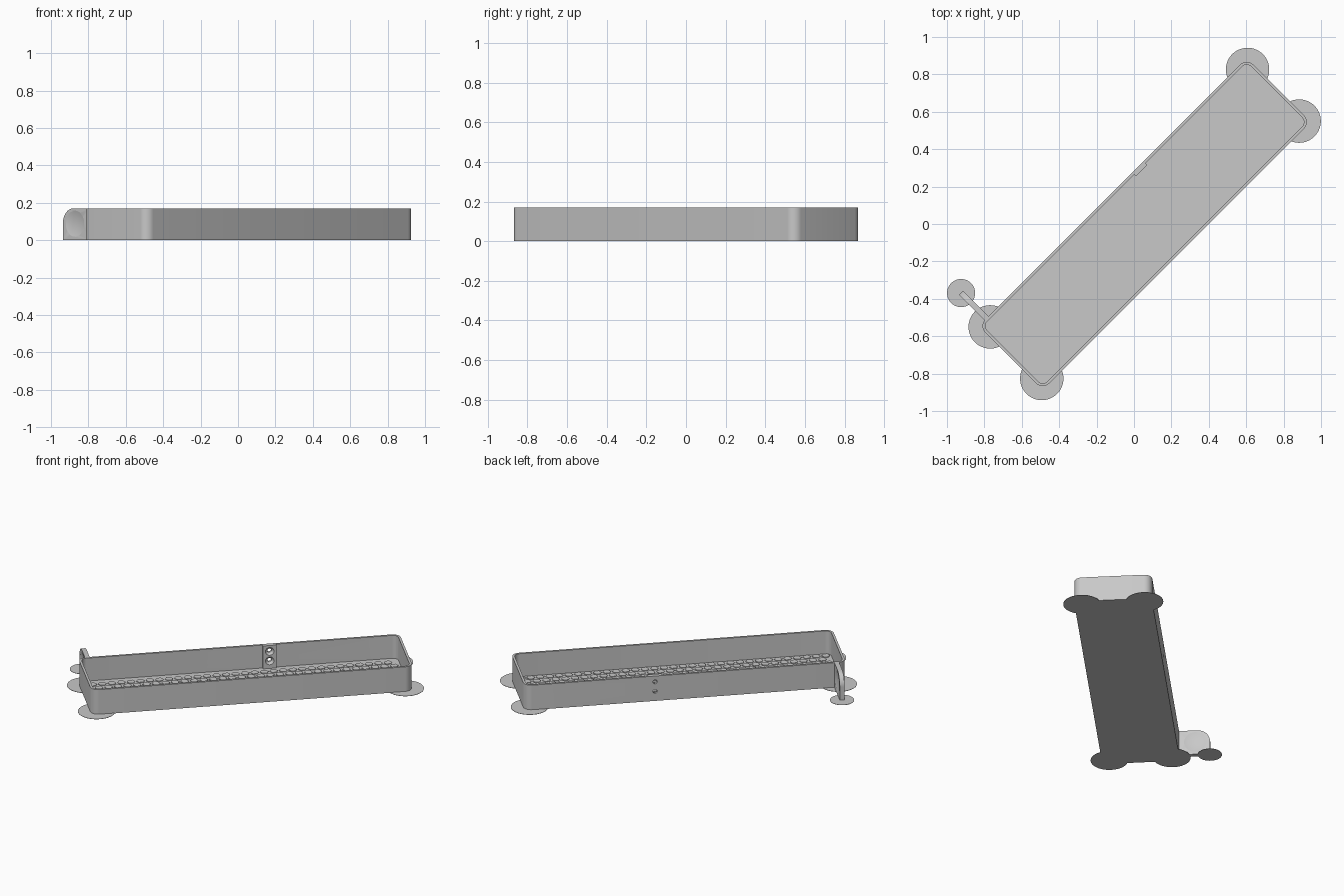
import bpy, bmesh, math
from mathutils import Matrix, Vector

cube = bpy.data.objects.get("Cube")
if cube:
    bpy.data.objects.remove(cube, do_unlink=True)

HALF_L, HALF_W, HEIGHT = 1.013, 0.242, 0.17
WALL, FLOOR, CORNER = 0.015, 0.013, 0.05
# The tray lies diagonally; everything is built along local x, then turned.
PLACE = Matrix.Translation((0.057, 0, 0)) @ Matrix.Rotation(math.radians(45), 4, "Z")

grey = bpy.data.materials.new("light_grey")
grey.use_nodes = True
grey.diffuse_color = (0.58, 0.58, 0.58, 1)
grey.node_tree.nodes["Principled BSDF"].inputs["Base Color"].default_value = (0.58, 0.58, 0.58, 1)


def finish(name, bm, smooth=True):
    bmesh.ops.recalc_face_normals(bm, faces=bm.faces)
    mesh = bpy.data.meshes.new(name)
    bm.to_mesh(mesh)
    bm.free()
    obj = bpy.data.objects.new(name, mesh)
    bpy.context.collection.objects.link(obj)
    obj.matrix_world = PLACE
    mesh.materials.append(grey)
    if smooth:
        bpy.ops.object.select_all(action="DESELECT")
        obj.select_set(True)
        bpy.context.view_layer.objects.active = obj
        bpy.ops.object.shade_smooth_by_angle(angle=math.radians(30))
    return obj


def rounded_ring(bm, inset, z, steps=8):
    r = CORNER - inset
    ring = []
    for q, (sx, sy) in enumerate([(1, 1), (-1, 1), (-1, -1), (1, -1)]):
        for i in range(steps + 1):
            a = math.pi / 2 * (q + i / steps)
            ring.append(bm.verts.new((sx * (HALF_L - CORNER) + r * math.cos(a),
                                      sy * (HALF_W - CORNER) + r * math.sin(a), z)))
    return ring


def cylinder(bm, r1, r2, depth, matrix, sides=32):
    bmesh.ops.create_cone(bm, cap_ends=True, segments=sides, radius1=r1, radius2=r2,
                          depth=depth, matrix=matrix)


def cut(obj, cutter):
    mod = obj.modifiers.new("cut", "BOOLEAN")
    mod.operation, mod.solver, mod.object = "DIFFERENCE", "EXACT", cutter
    cutter.hide_render = True
    graph = bpy.context.evaluated_depsgraph_get()
    mesh = bpy.data.meshes.new_from_object(obj.evaluated_get(graph))
    obj.modifiers.clear()
    obj.data = mesh


# Open tray with thin walls
bm = bmesh.new()
rings = [rounded_ring(bm, 0, 0), rounded_ring(bm, 0, HEIGHT),
         rounded_ring(bm, WALL, HEIGHT), rounded_ring(bm, WALL, FLOOR)]
for a, b in zip(rings, rings[1:]):
    for i in range(len(a)):
        j = (i + 1) % len(a)
        bm.faces.new((a[i], a[j], b[j], b[i]))
bm.faces.new(rings[0])
bm.faces.new(rings[-1])
tray = finish("tray", bm)

# Screw plate on the inside of the back wall
BOSS_X, BOSS_W, BOSS_T = 0.19, 0.085, 0.014
bm = bmesh.new()
bmesh.ops.create_cube(bm, size=1, matrix=Matrix.Translation(
    (BOSS_X, HALF_W - WALL - BOSS_T / 2, (HEIGHT + FLOOR) / 2))
    @ Matrix.Diagonal((BOSS_W, BOSS_T, HEIGHT - FLOOR, 1)))
plate = finish("screw_plate", bm)

# Two countersunk holes through plate and wall
turn = Matrix.Rotation(math.radians(-90), 4, "X")
face_y = HALF_W - WALL - BOSS_T
for z in (0.065, 0.13):
    for r1, r2, depth, y in ((0.013, 0.013, 0.12, HALF_W), (0.03, 0.012, 0.018, face_y + 0.006)):
        bm = bmesh.new()
        cylinder(bm, r1, r2, depth, Matrix.Translation((BOSS_X, y, z)) @ turn)
        cutter = finish("hole_cutter", bm, False)
        bpy.context.view_layer.update()
        cut(tray, cutter)
        cut(plate, cutter)
        bpy.data.objects.remove(cutter, do_unlink=True)

# Shallow honeycomb relief on the floor
bm = bmesh.new()
pitch, row = 0.06, 0
y = -HALF_W + 0.045
while y < HALF_W - 0.04:
    x = -HALF_L + 0.05 + (row % 2) * pitch / 2
    while x < HALF_L - 0.045:
        cylinder(bm, 0.026, 0.026, 0.004,
                 Matrix.Translation((x, y, FLOOR + 0.002)) @ Matrix.Rotation(math.pi / 6, 4, "Z"), 6)
        x += pitch
    y += pitch * math.sqrt(3) / 2
    row += 1
finish("floor_relief", bm, False)

# Upright finger tab with one rounded top corner
TAB_X, TAB_END, TAB_T, TAB_R = -0.955, 0.435, 0.03, 0.08
bm = bmesh.new()
outline = [(HALF_W - 0.01, 0), (TAB_END, 0)]
for i in range(13):
    a = math.pi / 2 * i / 12
    outline.append((TAB_END - TAB_R + TAB_R * math.cos(a), HEIGHT - TAB_R + TAB_R * math.sin(a)))
outline.append((HALF_W - 0.01, HEIGHT))
base = bm.faces.new([bm.verts.new((TAB_X - TAB_T / 2, y, z)) for y, z in outline])
side = bmesh.ops.extrude_face_region(bm, geom=[base])["geom"]
bmesh.ops.translate(bm, vec=(TAB_T, 0, 0), verts=[v for v in side if isinstance(v, bmesh.types.BMVert)])
tab = finish("finger_tab", bm)

# Dished hollow on both faces of the tab
DISH_R, DISH_D = 0.07, 0.009
ball = (DISH_R ** 2 + DISH_D ** 2) / (2 * DISH_D)
for s in (-1, 1):
    bm = bmesh.new()
    bmesh.ops.create_uvsphere(bm, u_segments=48, v_segments=64, radius=ball, matrix=Matrix.Translation(
        (TAB_X + s * (TAB_T / 2 - DISH_D + ball), 0.343, 0.088)) @ Matrix.Rotation(math.pi / 2, 4, "Y"))
    cutter = finish("dish_cutter", bm)
    bpy.context.view_layer.update()
    cut(tab, cutter)
    bpy.data.objects.remove(cutter, do_unlink=True)

# Thin round pads under the corners and the tab
pads = [(sx * 0.973, sy * 0.195, 0.116) for sx in (-1, 1) for sy in (-1, 1)]
pads.append((TAB_X, 0.433, 0.075))
for i, (x, y, r) in enumerate(pads):
    bm = bmesh.new()
    cylinder(bm, r, r, 0.002, Matrix.Translation((x, y, 0.001)), 64)
    finish("tab_pad" if i == 4 else "corner_pad", bm)
